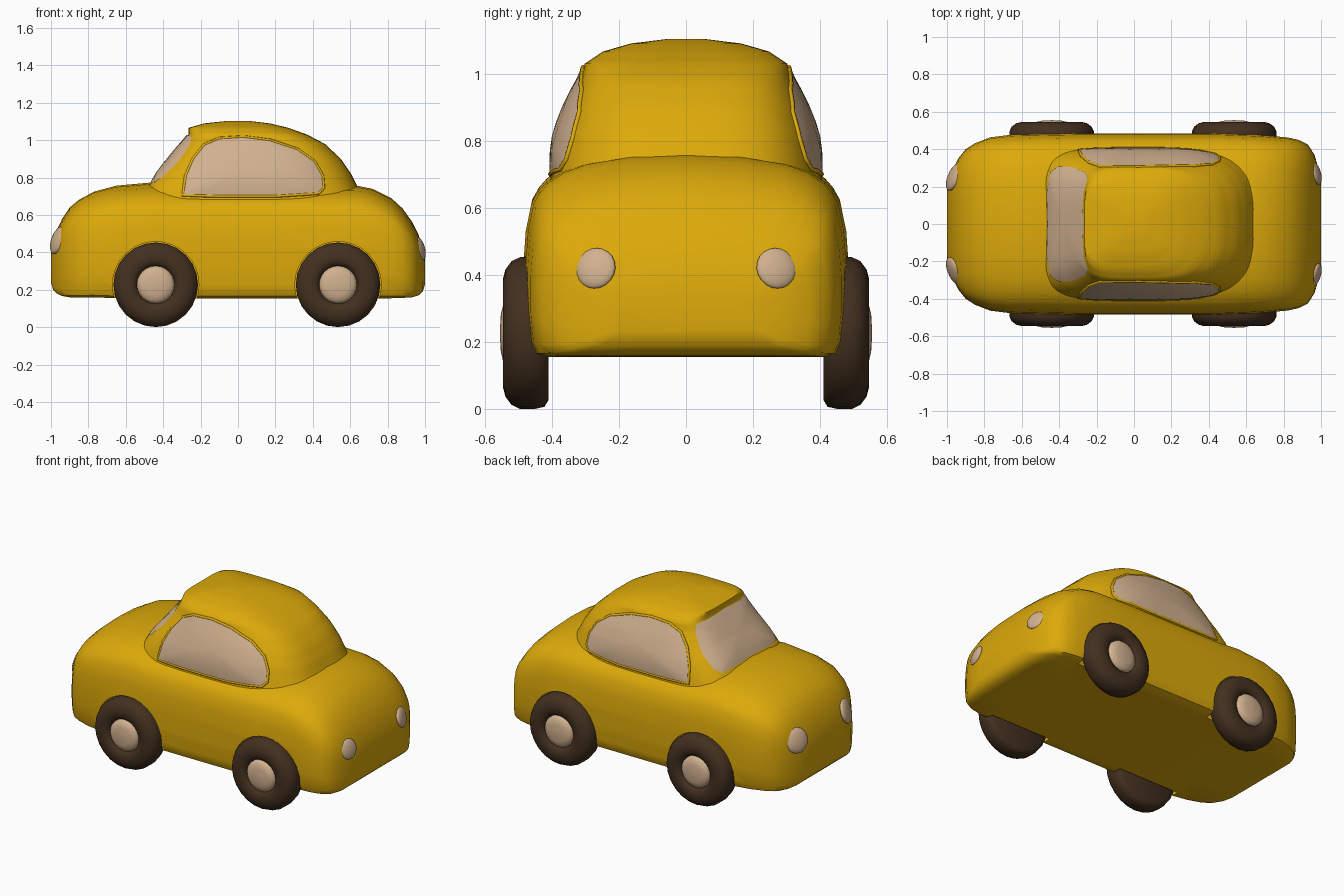
import bpy, bmesh, math
from mathutils import Vector

if "Cube" in bpy.data.objects:
    bpy.data.objects.remove(bpy.data.objects["Cube"])


def material(name, rgb):
    m = bpy.data.materials.new(name)
    m.diffuse_color = (*rgb, 1)
    m.use_nodes = True
    m.node_tree.nodes["Principled BSDF"].inputs["Base Color"].default_value = m.diffuse_color
    return m


YELLOW = material("yellow paint", (0.72, 0.40, 0.003))
BEIGE = material("beige", (0.64, 0.44, 0.275))
BROWN = material("dark brown rubber", (0.057, 0.030, 0.014))


def build(name, rings, mat, cap=True, angle=50):
    """Skin a list of closed rings of points into a smooth object."""
    bm = bmesh.new()
    vs = [[bm.verts.new(p) for p in r] for r in rings]
    n = len(rings[0])
    for a, b in zip(vs, vs[1:]):
        for i in range(n):
            bm.faces.new((a[i], a[(i + 1) % n], b[(i + 1) % n], b[i]))
    if cap:
        bm.faces.new(vs[0])
        bm.faces.new(vs[-1])
    bmesh.ops.remove_doubles(bm, verts=bm.verts, dist=1e-5)
    bmesh.ops.recalc_face_normals(bm, faces=bm.faces)
    me = bpy.data.meshes.new(name)
    bm.to_mesh(me)
    bm.free()
    ob = bpy.data.objects.new(name, me)
    bpy.context.collection.objects.link(ob)
    me.materials.append(mat)
    smooth(ob, angle)
    return ob


def smooth(ob, angle):
    bpy.ops.object.select_all(action='DESELECT')
    ob.select_set(True)
    bpy.context.view_layer.objects.active = ob
    bpy.ops.object.shade_smooth_by_angle(angle=math.radians(angle))


def lerp_table(table, t):
    """Linear lookup in rows sorted by their first value."""
    t = min(max(t, table[0][0]), table[-1][0])
    for a, b in zip(table, table[1:]):
        if t <= b[0]:
            f = (t - a[0]) / (b[0] - a[0])
            return [p + (q - p) * f for p, q in zip(a[1:], b[1:])]


# Lower body: x, half width, bottom, top
STATIONS = [(-1.0, .18, .24, .39), (-.988, .235, .20, .455), (-.968, .295, .18, .52),
            (-.94, .35, .167, .58), (-.9, .4, .16, .64), (-.85, .432, .16, .682),
            (-.77, .463, .16, .725), (-.65, .478, .155, .757), (-.45, .482, .155, .775),
            (-.3, .485, .155, .76), (.45, .485, .155, .76),
            (.63, .478, .155, .758), (.72, .472, .155, .74),
            (.82, .463, .155, .69), (.88, .45, .157, .635), (.93, .425, .16, .565),
            (.965, .37, .17, .495), (.988, .29, .19, .42), (1.0, .21, .23, .36)]
SECTION = [(0, 0), (.5, 0), (.88, 0), (.95, .02), (.982, .08), (1, .25), (1, .45), (.985, .62),
           (.95, .76), (.91, .815), (.86, .86), (.76, .912), (.62, .953), (.35, .988), (0, 1)]
loop = SECTION + [(-y, z) for y, z in SECTION[-2:0:-1]]
body = build("lower_body", [[(x, w * y, b + (t - b) * z) for y, z in loop]
                            for x, w, b, t in STATIONS], YELLOW)

# Wheel wells cut into the body
WHEEL_X, WHEEL_Z = (-.44, .535), .227
for x in WHEEL_X:
    for s in (-1, 1):
        rings = [[(x + .231 * math.cos(a * math.tau / 32), s * y,
                   WHEEL_Z + .231 * math.sin(a * math.tau / 32)) for a in range(32)]
                 for y in (.39, .7)]
        cutter = build("well_cutter", rings, YELLOW)
        cutter.hide_render = True
        mod = body.modifiers.new("well", 'BOOLEAN')
        mod.operation, mod.object, mod.solver = 'DIFFERENCE', cutter, 'EXACT'
        bpy.context.view_layer.objects.active = body
        bpy.ops.object.modifier_apply(modifier=mod.name)
        bpy.data.objects.remove(cutter)
smooth(body, 40)

# Cabin: height, front x, rear x, half width
CABIN = [(.66, -.545, .69, .41), (.76, -.475, .635, .39), (.82, -.425, .605, .375),
         (.90, -.355, .55, .346), (.98, -.295, .465, .315), (1.03, -.265, .37, .302),
         (1.066, -.265, .27, .248), (1.09, -.18, .17, .165), (1.103, -.06, .06, .06)]
N_FRONT, N_REAR = 5, 3.2


def power(v, e):
    return math.copysign(abs(v) ** e, v)


def cabin_ring(z, count=72):
    xf, xr, w = lerp_table(CABIN, z)
    pts = []
    for i in range(count):
        a = i * math.tau / count
        n = N_REAR if math.cos(a) > 0 else N_FRONT
        pts.append(((xf + xr) / 2 + (xr - xf) / 2 * power(math.cos(a), 2 / n),
                    w * power(math.sin(a), 2 / n), z))
    return pts


heights = []
for a, b in zip(CABIN, CABIN[1:]):
    heights += [a[0] + (b[0] - a[0]) * k / 3 for k in range(3)]
build("cabin", [cabin_ring(z) for z in heights + [CABIN[-1][0]]], YELLOW, angle=60)


def side_point(x, z, off, s):
    xf, xr, w = lerp_table(CABIN, z)
    u = (x - (xf + xr) / 2) / ((xr - xf) / 2)
    n = N_REAR if u > 0 else N_FRONT
    return Vector((x, s * (w * max(0, 1 - abs(u) ** n) ** (1 / n) + off), z + off * .3))


def front_point(y, z, off, s):
    xf, xr, w = lerp_table(CABIN, z)
    k = max(0, 1 - abs(y / w) ** N_FRONT) ** (1 / N_FRONT)
    return Vector(((xf + xr) / 2 - (xr - xf) / 2 * k - off, y, z + off * .5))


def window(name, outline, centre, place, s, bulge, lip_size):
    """Gently domed pane following the cabin, with an optional painted lip."""
    pts = []
    for i, p in enumerate(outline):
        q = outline[(i + 1) % len(outline)]
        pts += [(p[0] + (q[0] - p[0]) * k / 3, p[1] + (q[1] - p[1]) * k / 3) for k in range(3)]
    cx, cz = centre
    rings = [[place(cx + (a - cx) * t, cz + (b - cz) * t, .005 + bulge * (1 - t * t), s)
              for a, b in pts] for t in (1, .9, .75, .55, .3, .02)]
    pane = build(name, rings, BEIGE, cap=False)
    bm = bmesh.new()
    bm.from_mesh(pane.data)
    bmesh.ops.holes_fill(bm, edges=[e for e in bm.edges if e.is_boundary and e.calc_length() < .006])
    bm.to_mesh(pane.data)
    bm.free()
    if not lip_size:
        return
    lip = bpy.data.curves.new(name + "_lip", 'CURVE')
    lip.dimensions, lip.bevel_depth, lip.bevel_resolution = '3D', lip_size, 2
    sp = lip.splines.new('POLY')
    sp.points.add(len(pts) - 1)
    for v, (a, b) in zip(sp.points, pts):
        v.co = (*place(a, b, .001, s), 1)
    sp.use_cyclic_u = True
    lip.materials.append(YELLOW)
    bpy.context.collection.objects.link(bpy.data.objects.new(name + "_lip", lip))


SIDE = [(-.295, .705), (-.1, .7), (.2, .7), (.43, .715), (.458, .745), (.452, .81), (.41, .885),
        (.32, .95), (.17, 1.0), (.03, 1.018), (-.1, 1.01), (-.18, .975), (-.24, .90), (-.28, .81)]
for s, label in ((-1, "near"), (1, "far")):
    window("side_window_" + label, SIDE, (.08, .85), side_point, s, .018, .008)
SCREEN = [(-.28, .77), (0, .78), (.28, .77), (.308, .80), (.305, .87), (.275, .97), (.25, 1.02),
          (0, 1.03), (-.25, 1.02), (-.275, .97), (-.305, .87), (-.308, .80)]
window("windscreen", SCREEN, (0, .9), front_point, 1, .014, 0)


# Wheels: lathe profiles of (radius, distance from centre line)
TYRE = [(.002, .41), (.2, .41), (.22, .422), (.226, .45), (.226, .495), (.214, .52), (.19, .538),
        (.16, .546), (.125, .545), (.104, .53), (.1, .515), (.002, .515)]
HUB = [(.102, .51), (.1, .53), (.085, .545), (.055, .552), (.002, .555)]


def lathe(name, profile, x, s, mat, count=24):
    build(name, [[(x + r * math.cos(i * math.tau / count), s * y,
                   WHEEL_Z + r * math.sin(i * math.tau / count)) for i in range(count)]
                 for r, y in profile], mat)


for x, end in zip(WHEEL_X, ("front", "rear")):
    for s, label in ((-1, "near"), (1, "far")):
        lathe(f"{end}_tyre_{label}", TYRE, x, s, BROWN)
        lathe(f"{end}_hub_{label}", HUB, x, s, BEIGE)


# Lamps: flattened, tilted ellipsoids
def lamp(name, loc, radius, depth, tilt, yaw):
    bpy.ops.mesh.primitive_uv_sphere_add(segments=16, ring_count=10, location=loc,
                                         rotation=(0, tilt, yaw))
    ob = bpy.context.object
    ob.name = name
    ob.scale = (depth, radius, radius)
    ob.data.materials.append(BEIGE)
    smooth(ob, 60)


for s, label in ((-1, "near"), (1, "far")):
    lamp("headlamp_" + label, (-.963, s * .25, .465), .077, .026, math.radians(18), -s * .38)
    lamp("tail_lamp_" + label, (.974, s * .27, .42), .062, .022, math.radians(-14), s * .27)
